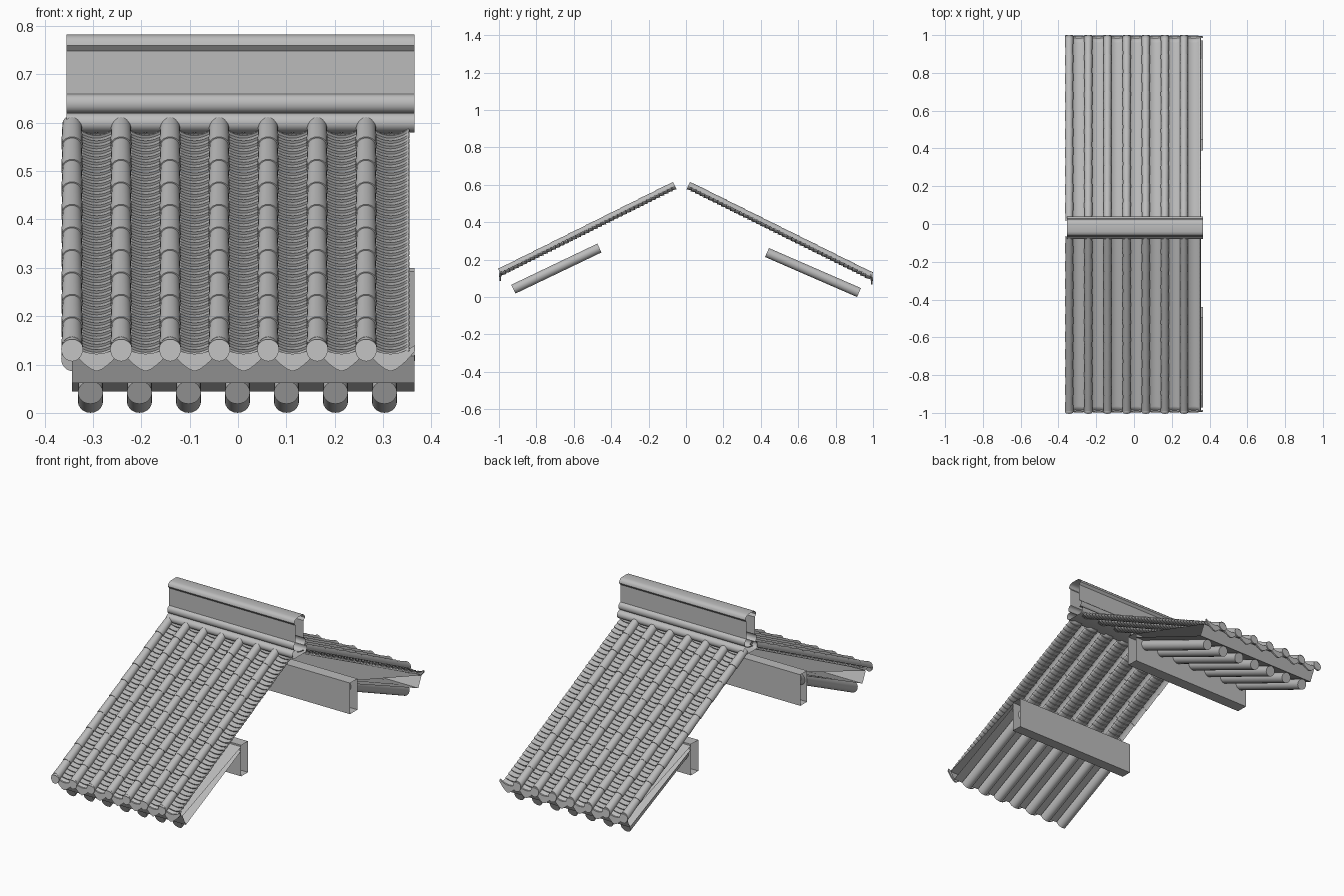
import bpy, math
from mathutils import Vector

cube = bpy.data.objects.get("Cube")
if cube:
    bpy.data.objects.remove(cube)

grey = bpy.data.materials.new("tile_grey")
grey.use_nodes = True
COLOUR = (0.5, 0.5, 0.5, 1)
grey.diffuse_color = COLOUR
grey.node_tree.nodes["Principled BSDF"].inputs["Base Color"].default_value = COLOUR

PITCH = 0.1013           # spacing of tile columns
ROLL_X = [-0.343 + PITCH * i for i in range(7)]
VALLEY_X = [x + PITCH / 2 for x in ROLL_X]
RAFTER_X = [-0.305 + PITCH * i for i in range(7)]
X_LEFT, X_RIGHT = -0.343, 0.365


def make(name, verts, faces, smooth=True):
    mesh = bpy.data.meshes.new(name)
    mesh.from_pydata([tuple(v) for v in verts], [], faces)
    mesh.materials.append(grey)
    obj = bpy.data.objects.new(name, mesh)
    bpy.context.collection.objects.link(obj)
    bpy.ops.object.select_all(action='DESELECT')
    obj.select_set(True)
    bpy.context.view_layer.objects.active = obj
    bpy.ops.object.mode_set(mode='EDIT')
    bpy.ops.mesh.select_all(action='SELECT')
    bpy.ops.mesh.normals_make_consistent(inside=False)
    bpy.ops.object.mode_set(mode='OBJECT')
    if smooth:
        bpy.ops.object.shade_smooth_by_angle(angle=math.radians(35))
    return obj


def loft(rings, closed, base=0):
    """Quads joining successive rings of equal size."""
    n = len(rings[0])
    faces = []
    for r in range(len(rings) - 1):
        for i in range(n if closed else n - 1):
            j = (i + 1) % n
            a = base + r * n
            faces.append((a + i, a + j, a + n + j, a + n + i))
    return [v for ring in rings for v in ring], faces


def sweep_x(name, profile, x0, x1):
    """Open-ended hollow length with a closed (y, z) outline."""
    rings = [[(x, y, z) for y, z in profile] for x in (x0, x1)]
    return make(name, *loft(rings, True))


def plates(name, outline, centres, y, z, side, lean):
    """Thin upright plates; outline in (x, z) about each centre."""
    verts, faces = [], []
    n = len(outline)
    for cx in centres:
        base = len(verts)
        rings = [[(cx + px, side * (y - t - lean * pz), z + pz)
                  for px, pz in outline] for t in (0, 0.008)]
        v, f = loft(rings, True, base)
        verts += v
        faces += f + [tuple(range(base, base + n)),
                      tuple(range(base + n, base + 2 * n))]
    make(name, verts, faces)


def build_slope(label, side, top, eave, rafter_top, rafter_eave, board, drop):
    origin = Vector((0, side * top[0], top[1]))
    end = Vector((0, side * eave[0], eave[1]))
    length = (end - origin).length
    down = (end - origin).normalized()
    normal = Vector((0, side * -down.z * side * side, abs(down.y)))

    def at(x, s, h):
        return origin + Vector((x, 0, 0)) + down * s + normal * h

    # Round cover tiles: overlapping tapered half tubes
    count = 10
    step = length / count
    verts, faces = [], []
    for cx in ROLL_X:
        rings = []
        for k in range(count):
            for s, r in ((k * step, 0.0200), ((k + 1) * step, 0.0225)):
                rings.append([at(cx + r * math.cos(a), s, r * math.sin(a))
                              for a in (math.pi * (i / 12 * 1.12 - 0.06)
                                        for i in range(13))])
        v, f = loft(rings, False, len(verts))
        verts += v
        faces += f
    make(label + "_cover_tiles", verts, faces)

    # Dished valley tiles: stepped courses
    rows = 42
    step = length / rows
    verts, faces = [], []
    for cx in VALLEY_X:
        rings = []
        for k in range(rows):
            for s, lift in ((k * step, 0), ((k + 1) * step, 0.006)):
                rings.append([at(cx + 0.037 * t, s,
                                 lift - 0.020 + 0.014 * t * t)
                              for t in (i / 4 - 1 for i in range(9))])
        v, f = loft(rings, False, len(verts))
        verts += v
        faces += f
    valley = make(label + "_valley_tiles", verts, faces)
    if valley.data.polygons[0].normal.z < 0:
        valley.data.flip_normals()
    shell = valley.modifiers.new("thickness", 'SOLIDIFY')
    shell.thickness = 0.004
    shell.offset = -1

    # Eave discs closing the cover tiles
    disc = [(0.0225 * math.cos(a), 0.0255 * math.sin(a))
            for a in (math.tau * i / 24 for i in range(24))]
    plates(label + "_eave_discs", disc, ROLL_X, 1.0 - 0.002, eave[1], side, 0.12)

    # Pointed drip plates closing the valley tiles
    upper = [(0.0505 * t, -0.010 + 0.018 * t * t)
             for t in (i / 4 - 1 for i in range(9))]
    lower = [(0.0505 * t, -0.046 + 0.042 * abs(t) ** 1.5)
             for t in (1 - i / 5 for i in range(11))]
    plates(label + "_drip_plates", upper + lower, VALLEY_X, 0.993, eave[1], side, 0.12)

    # Round rafters
    a = Vector((0, side * rafter_eave[0], rafter_eave[1]))
    b = Vector((0, side * rafter_top[0], rafter_top[1]))
    axis = (b - a).normalized()
    up = axis.cross(Vector((1, 0, 0)))
    verts, faces = [], []
    n = 20
    for cx in RAFTER_X:
        base = len(verts)
        rings = [[p + Vector((cx + 0.026 * math.cos(t), 0, 0)) + up * 0.026 * math.sin(t)
                  for t in (math.tau * i / n for i in range(n))] for p in (a, b)]
        v, f = loft(rings, True, base)
        verts += v
        faces += f + [tuple(range(base, base + n)), tuple(range(base + n, base + 2 * n))]
    make(label + "_rafters", verts, faces)

    # Hollow wedge of roof boarding above the rafters
    wedge = [(0.945, 0.062), (0.972, 0.118), (board[1], 0.292), (board[1], 0.272)]
    sweep_x(label + "_roof_boarding",
            [(side * y, z - drop) for y, z in wedge], X_LEFT, X_RIGHT)

    # Purlin carrying the upper rafter ends
    purlin = [(board[0], 0.14), (board[1], 0.14), (board[1], 0.30), (board[0], 0.30)]
    sweep_x(label + "_purlin",
            [(side * y, z - drop) for y, z in purlin], X_LEFT, X_RIGHT)


build_slope("front", -1, (0.06, 0.597), (0.995, 0.132),
            (0.463, 0.262), (0.923, 0.042), (0.44, 0.495), 0.0)
build_slope("rear", 1, (0.013, 0.597), (0.99, 0.112),
            (0.433, 0.238), (0.925, 0.024), (0.39, 0.45), 0.018)


# Ridge: two rolls, a plain wall and a flared rounded cap
def bulge(y, z0, z1, out):
    return [(y + out * math.sin(t), (z0 + z1) / 2 - (z1 - z0) / 2 * math.cos(t))
            for t in (math.pi * i / 8 for i in range(9))]


half = bulge(0.040, 0.58, 0.62, 0.020) + bulge(0.034, 0.621, 0.658, 0.014)
half += [(0.033, 0.659), (0.033, 0.748), (0.043, 0.760),
         (0.041, 0.771), (0.033, 0.779), (0.020, 0.782)]
ridge = [(y - 0.02, z) for y, z in half] + [(-y - 0.02, z) for y, z in reversed(half)]
sweep_x("ridge", ridge, -0.355, X_RIGHT)
